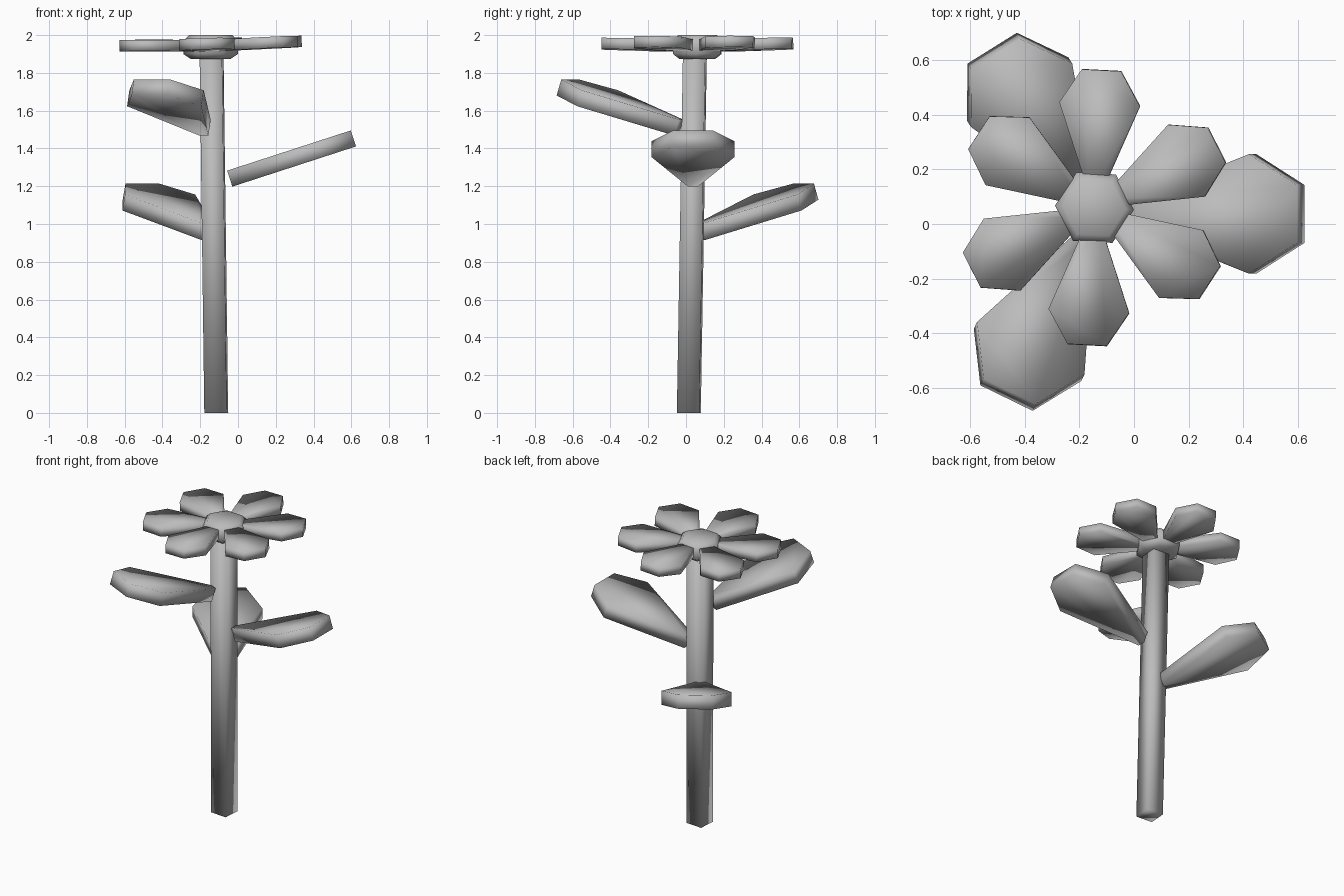
import bpy
import bmesh
from math import radians, cos, sin
from mathutils import Matrix, Vector

default = bpy.data.objects.get("Cube")
if default:
    bpy.data.objects.remove(default, do_unlink=True)

grey = bpy.data.materials.new("plain grey")
grey.use_nodes = True
colour = (0.5, 0.5, 0.5, 1)
grey.diffuse_color = colour
grey.node_tree.nodes["Principled BSDF"].inputs["Base Color"].default_value = colour


def finish(name, bm):
    """Turn a bmesh into a smooth shaded grey object."""
    bmesh.ops.recalc_face_normals(bm, faces=bm.faces)
    for face in bm.faces:
        face.smooth = True
    mesh = bpy.data.meshes.new(name)
    bm.to_mesh(mesh)
    bm.free()
    mesh.materials.append(grey)
    obj = bpy.data.objects.new(name, mesh)
    bpy.context.collection.objects.link(obj)
    return obj


def loft(name, rings):
    """Skin a stack of equal rings and cap both ends."""
    bm = bmesh.new()
    loops = [[bm.verts.new(p) for p in ring] for ring in rings]
    n = len(loops[0])
    for low, high in zip(loops, loops[1:]):
        for i in range(n):
            j = (i + 1) % n
            bm.faces.new((low[i], low[j], high[j], high[i]))
    bm.faces.new(loops[0][::-1])
    bm.faces.new(loops[-1])
    return finish(name, bm)


def polygon(sides, radius, centre, turn):
    angles = [radians(turn + 360 * i / sides) for i in range(sides)]
    return [Vector(centre) + Vector((radius * cos(a), radius * sin(a), 0)) for a in angles]


# Half outline shared by petals and leaves: distance outwards, half width
HALF = [(0.04, 0.018), (0.38, 0.148), (0.505, 0.072)]
OUTLINE = [(u, -v) for u, v in HALF] + [(u, v) for u, v in reversed(HALF)]
THICKNESS = 0.06


def blade(name, origin, angle, rise, size, lean=Matrix.Identity(4)):
    """Flat six-cornered blade growing outwards from its origin."""
    place = (Matrix.Translation(origin) @ lean @ Matrix.Rotation(radians(angle), 4, "Z")
             @ Matrix.Rotation(radians(-rise), 4, "Y") @ Matrix.Scale(size, 4))
    rings = [[place @ Vector((u, v, z)) for u, v in OUTLINE]
             for z in (-THICKNESS / 2, THICKNESS / 2)]
    return loft(name, rings)


# Square stem, leaning slightly
loft("stem", [polygon(4, 0.084, (-0.115, 0.015, 0), 41),
              polygon(4, 0.084, (-0.14, 0.047, 1.9), 41)])

# Flower centre: six-sided button with bevelled rims
head = (-0.145, 0.06)
loft("flower_centre", [polygon(6, r, (*head, z), -3) for z, r in
                       ((1.873, 0.105), (1.9, 0.145), (1.97, 0.145), (2.0, 0.115))])

# Six petals around the centre
tilt = Matrix.Rotation(radians(-1.4), 4, "Y")
for i in range(6):
    blade(f"petal_{i + 1}", (*head, 1.942), 27 + 60 * i, 1.5, 1.0, tilt)

# Three leaves climbing around the stem
for name, origin, angle in (("lower_leaf", (-0.136, 0.03, 0.94), 122),
                            ("middle_leaf", (-0.1, 0.037, 1.222), 0),
                            ("upper_leaf", (-0.15, 0.013, 1.492), 244)):
    blade(name, origin, angle, 18, 1.48)
